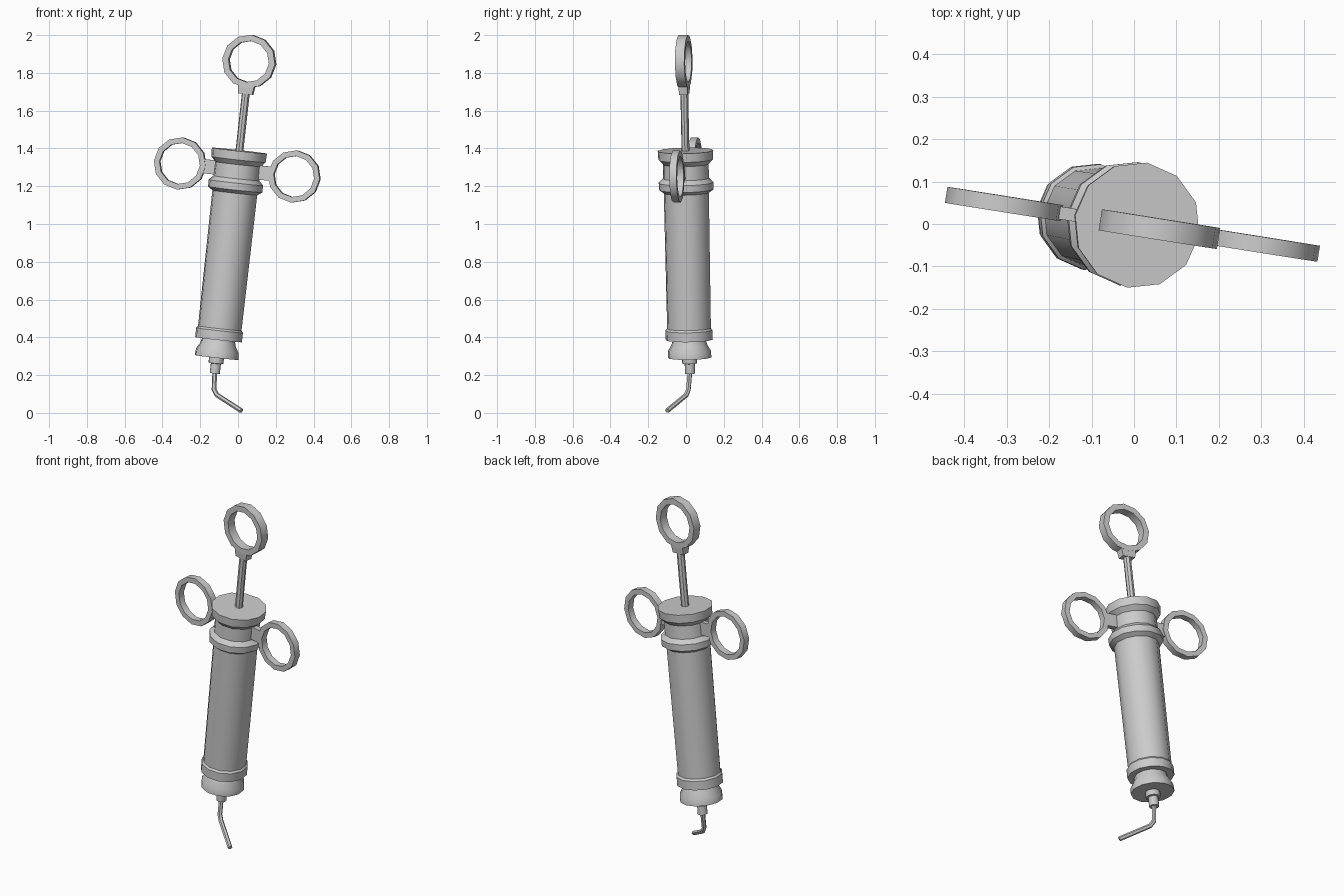
import bpy, bmesh, math
from mathutils import Matrix, Vector

cube = bpy.data.objects.get("Cube")
if cube:
    bpy.data.objects.remove(cube, do_unlink=True)

metal = bpy.data.materials.new("grey metal")
metal.use_nodes = True
GREY = (0.6, 0.6, 0.6, 1)
metal.diffuse_color = GREY
metal.node_tree.nodes["Principled BSDF"].inputs["Base Color"].default_value = GREY

# Tilted frame of the instrument: Z runs up the barrel, X through the finger rings
Z = Vector((0.1107, -0.02, 1)).normalized()
X = Vector((math.cos(math.radians(9)), -math.sin(math.radians(9)), 0))
X = (X - Z * X.dot(Z)).normalized()
Y = Z.cross(X)
FRAME = Matrix.Translation((-0.146, 0.025, 0)) @ Matrix((X, Y, Z)).transposed().to_4x4()


def finish(name, bm, matrix=FRAME):
    bmesh.ops.recalc_face_normals(bm, faces=bm.faces)
    mesh = bpy.data.meshes.new(name)
    bm.to_mesh(mesh)
    bm.free()
    mesh.materials.append(metal)
    obj = bpy.data.objects.new(name, mesh)
    obj.matrix_world = matrix
    bpy.context.collection.objects.link(obj)
    bpy.ops.object.select_all(action="DESELECT")
    obj.select_set(True)
    bpy.context.view_layer.objects.active = obj
    bpy.ops.object.shade_smooth_by_angle(angle=math.radians(35))
    return obj


def loft(bm, rings, closed=False):
    """Skin a list of vertex rings, capping the ends unless closed."""
    n = len(rings[0])
    pairs = list(zip(rings, rings[1:]))
    if closed:
        pairs.append((rings[-1], rings[0]))
    else:
        bm.faces.new(rings[0])
        bm.faces.new(rings[-1])
    for a, b in pairs:
        for i in range(n):
            j = (i + 1) % n
            bm.faces.new((a[i], a[j], b[j], b[i]))


def circle(bm, r, h, sides, matrix=Matrix()):
    step = math.tau / sides
    return [bm.verts.new(matrix @ Vector((r * math.cos(i * step), r * math.sin(i * step), h)))
            for i in range(sides)]


def lathe(name, profile, sides=12):
    bm = bmesh.new()
    loft(bm, [circle(bm, r, h, sides) for r, h in profile])
    return finish(name, bm)


def finger_ring(name, x, z, outer, inner, depth):
    bm = bmesh.new()
    m = Matrix.Translation((x, 0, z)) @ Matrix.Rotation(math.pi / 2, 4, "X")
    d = depth / 2
    corners = ((outer, -d), (outer, d), (inner, d), (inner, -d))
    loft(bm, [circle(bm, r, h, 12, m) for r, h in corners], closed=True)
    return finish(name, bm)


def block(name, center, size, taper=1.0):
    """Box whose lower end is scaled in width and depth by taper."""
    bm = bmesh.new()
    bmesh.ops.create_cube(bm, size=1)
    for v in bm.verts:
        k = taper if v.co.z < 0 else 1
        v.co = Vector((v.co.x * size[0] * k, v.co.y * size[1] * k, v.co.z * size[2])) + Vector(center)
    return finish(name, bm)


# Turned body parts
lathe("grip_collar", [(0.12, 1.172), (0.146, 1.19), (0.147, 1.227), (0.124, 1.25),
                      (0.122, 1.325), (0.146, 1.35), (0.149, 1.397)])
lathe("barrel", [(0.117, 0.42), (0.121, 1.2)])
lathe("lower_collar", [(0.126, 0.39), (0.126, 0.44), (0.116, 0.452)])
lathe("bell_hub", [(0.117, 0.295), (0.115, 0.33), (0.095, 0.365), (0.086, 0.4)])
lathe("nozzle", [(0.027, 0.21), (0.027, 0.262), (0.04, 0.264), (0.04, 0.3)])
lathe("plunger_rod", [(0.021, 1.38), (0.021, 1.73)], 8)

# Thumb ring on the plunger
finger_ring("thumb_ring", 0, 1.872, 0.142, 0.109, 0.05)
block("thumb_ring_neck", (0, 0, 1.722), (0.088, 0.05, 0.046), 0.86)

# Finger rings at both sides of the grip
for side, s in (("left", 1), ("right", -1)):
    finger_ring(side + "_finger_ring", s * 0.308, 1.294, 0.139, 0.109, 0.038)
    block(side + "_ring_neck", (s * 0.147, 0, 1.294), (0.076, 0.03, 0.075))

# Bent needle swept along a short path
path = [Vector(p) for p in ((-0.122, 0.022, 0.23), (-0.127, 0.013, 0.125),
                            (-0.112, 0.002, 0.095), (0.018, -0.1, 0.011))]
bm = bmesh.new()
rings = []
for i, p in enumerate(path):
    before = (p - path[max(i - 1, 0)]).normalized()
    after = (path[min(i + 1, len(path) - 1)] - p).normalized()
    side = Vector((0.62, 0.78, 0))
    t = (before + after).normalized()
    side = (side - t * side.dot(t)).normalized()
    m = Matrix((side, t.cross(side), t)).transposed().to_4x4()
    rings.append(circle(bm, 0.013, 0, 6, Matrix.Translation(p) @ m))
loft(bm, rings)
finish("needle", bm, Matrix())
